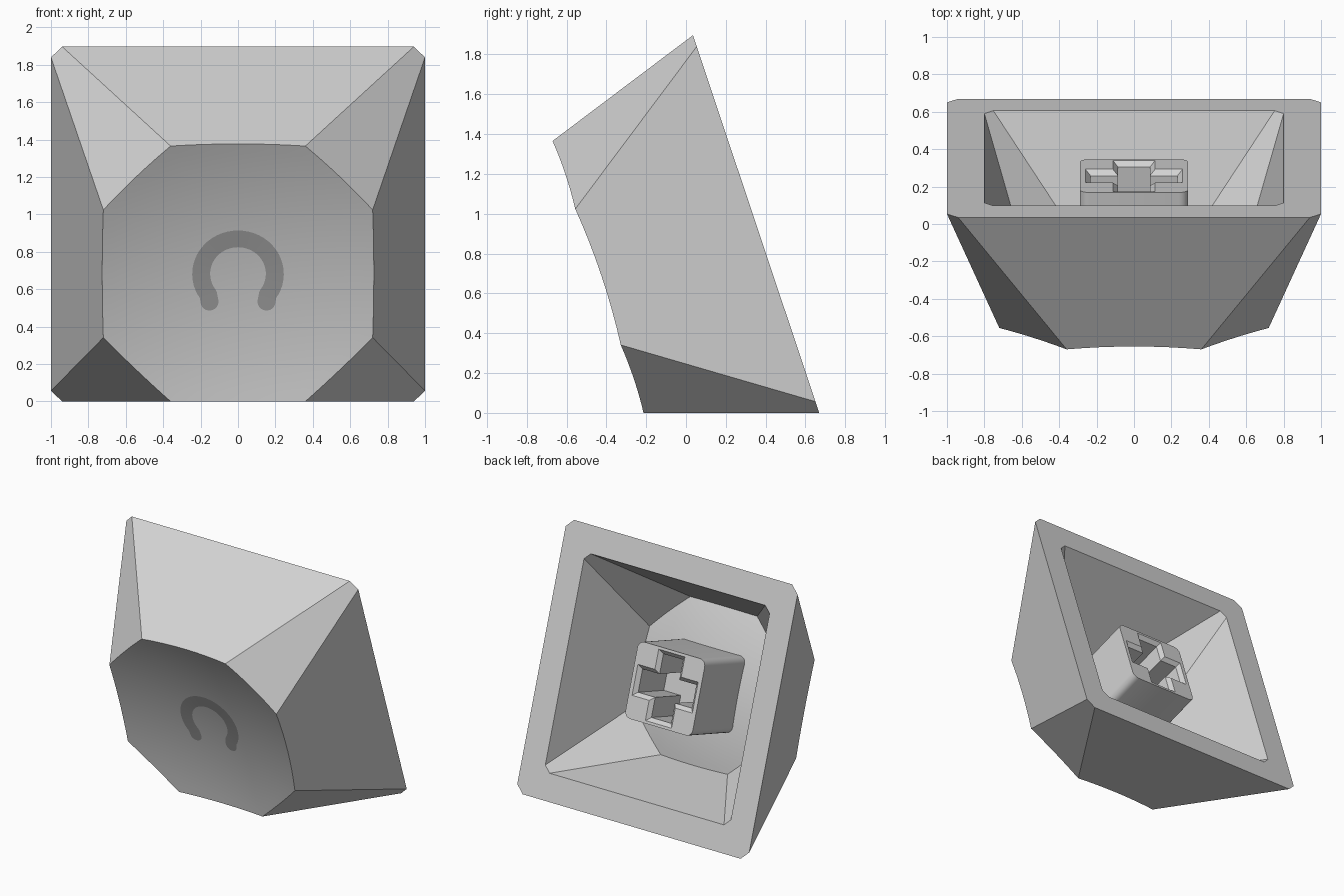
import bpy, bmesh, math
from mathutils import Vector

if "Cube" in bpy.data.objects:
    bpy.data.objects.remove(bpy.data.objects["Cube"])

HEIGHT = 0.837                        # base plane to the corners of the top
TILT = math.atan(0.28 / HEIGHT)       # cap rests on its lower side wall
RADIUS = 3.4                          # dish sphere radius
DISH_Z = HEIGHT + math.sqrt(RADIUS ** 2 - 0.36 ** 2 - 0.72 ** 2)


def material(name, value):
    m = bpy.data.materials.new(name)
    m.diffuse_color = (value, value, value, 1)
    m.use_nodes = True
    m.node_tree.nodes["Principled BSDF"].inputs["Base Color"].default_value = m.diffuse_color
    return m


body_grey = material("light_grey", 0.65)
mark_grey = material("mid_grey", 0.36)


def dish(x, y):
    return DISH_Z - math.sqrt(RADIUS ** 2 - x * x - y * y)


def octagon(a, b):
    return [Vector(p) for p in ((a, -b), (a, b), (b, a), (-b, a),
                                (-a, b), (-a, -b), (-b, -a), (b, -a))]


def finish(name, bm, mat, recalc=True):
    if recalc:
        bmesh.ops.recalc_face_normals(bm, faces=bm.faces[:])
    mesh = bpy.data.meshes.new(name)
    bm.to_mesh(mesh)
    bm.free()
    mesh.materials.append(mat)
    ob = bpy.data.objects.new(name, mesh)
    bpy.context.collection.objects.link(ob)
    ob.location = (0, 0.352, 0.948)
    ob.rotation_euler = (math.pi / 2 + TILT, 0, 0)
    bpy.context.view_layer.objects.active = ob
    ob.select_set(True)
    bpy.ops.object.shade_smooth_by_angle(angle=math.radians(25))
    ob.select_set(False)
    return ob


def loop(bm, pts, z):
    return [bm.verts.new((p[0], p[1], z)) for p in pts]


def bridge(bm, a, b):
    n = len(a)
    for i in range(n):
        j = (i + 1) % n
        bm.faces.new((a[i], a[j], b[j], b[i]))


# --- Cap shell: octagonal tapered walls closed by a spherical dish
SEG, RINGS = 8, 14


def shell(bm, scale):
    base, top = octagon(1.0, 0.94), octagon(0.72, 0.36)
    rim = loop(bm, [p * scale for p in base], 0)
    edge = []
    for i in range(8):
        j = (i + 1) % 8
        for s in range(SEG):
            f = s / SEG
            p, q = top[i].lerp(top[j], f), base[i].lerp(base[j], f)
            t = 0.0
            for _ in range(12):       # slide down the wall to the dish
                t = 1 - dish(*p.lerp(q, t)) / HEIGHT
            edge.append(p.lerp(q, t))
    rings = []
    for k in range(RINGS, 0, -1):
        pts = [p * (k / RINGS) for p in edge]
        rings.append([bm.verts.new(Vector((p.x, p.y, dish(p.x, p.y))) * scale)
                      for p in pts])
    for a, b in zip(rings, rings[1:]):
        bridge(bm, a, b)
    centre = bm.verts.new((0, 0, dish(0, 0) * scale))
    n = len(edge)
    for i in range(n):
        bm.faces.new((rings[-1][i], rings[-1][(i + 1) % n], centre))
    for i in range(8):                # flat wall panels
        curve = [rings[0][(i * SEG + s) % n] for s in range(SEG + 1)]
        bm.faces.new([rim[i], rim[(i + 1) % 8]] + curve[::-1])
    return rim


bm = bmesh.new()
bridge(bm, shell(bm, 1.0), shell(bm, 0.8))
finish("cap_shell", bm, body_grey)


# --- Stem: rounded post with a chamfered cross socket
def rounded_rect(w, h, r, steps=5):
    pts = []
    for k, (sx, sy) in enumerate(((1, 1), (-1, 1), (-1, -1), (1, -1))):
        for s in range(steps + 1):
            a = math.pi / 2 * (k + s / steps)
            pts.append((sx * (w - r) + r * math.cos(a),
                        sy * (h - r) + r * math.sin(a)))
    return pts


def cross(l, w):
    quarter = [(l, -w), (l, w), (w, w)]
    pts = []
    for _ in range(4):
        pts += quarter
        quarter = [(-y, x) for x, y in quarter]
    return pts


END = 0.10
bm = bmesh.new()
outer = loop(bm, rounded_rect(0.29, 0.28, 0.05), END)
root = loop(bm, rounded_rect(0.29, 0.28, 0.05), 0.66)
mouth = loop(bm, cross(0.26, 0.113), END)
throat = loop(bm, cross(0.232, 0.085), END + 0.028)
floor = loop(bm, cross(0.232, 0.085), END + 0.36)
bridge(bm, outer, root)
bridge(bm, mouth, throat)
bridge(bm, throat, floor)
bm.faces.new(root)
bm.faces.new(floor)
ends = [bm.edges.get((ring[i - 1], ring[i]))
        for ring in (outer, mouth) for i in range(len(ring))]
bmesh.ops.triangle_fill(bm, use_beauty=True, edges=ends, normal=(0, 0, -1))
finish("stem", bm, body_grey)

# --- Horseshoe mark: thin strip lying on the dish
HALF, CY, R = 0.048, -0.03, 0.197
path = [Vector((0.152, -0.187))]
for i in range(37):
    a = math.radians(-36 + 252 * i / 36)
    path.append(Vector((R * math.cos(a), CY + R * math.sin(a))))
path.append(Vector((-0.152, -0.187)))
bm = bmesh.new()


def on_dish(p):
    return bm.verts.new((p.x, p.y, dish(p.x, p.y) + 0.003))


pairs, sides = [], []
for i, p in enumerate(path):
    d = (path[min(i + 1, len(path) - 1)] - path[max(i - 1, 0)]).normalized()
    side = Vector((d.y, -d.x)) * HALF
    sides.append(side)
    pairs.append((on_dish(p + side), on_dish(p - side)))
for (a, b), (c, d) in zip(pairs, pairs[1:]):
    bm.faces.new((a, c, d, b))
for i, turn in ((0, -1), (-1, 1)):    # round end caps
    start = math.atan2(sides[i].y, sides[i].x)
    arc = [on_dish(path[i] + HALF * Vector((math.cos(start + turn * math.pi * k / 10),
                                            math.sin(start + turn * math.pi * k / 10))))
           for k in range(1, 10)]
    bm.faces.new([pairs[i][0]] + arc + [pairs[i][1]])
for f in bm.faces:                    # face outward from the dish
    f.normal_update()
    if f.normal.z < 0:
        f.normal_flip()
finish("horseshoe_mark", bm, mark_grey, recalc=False)
